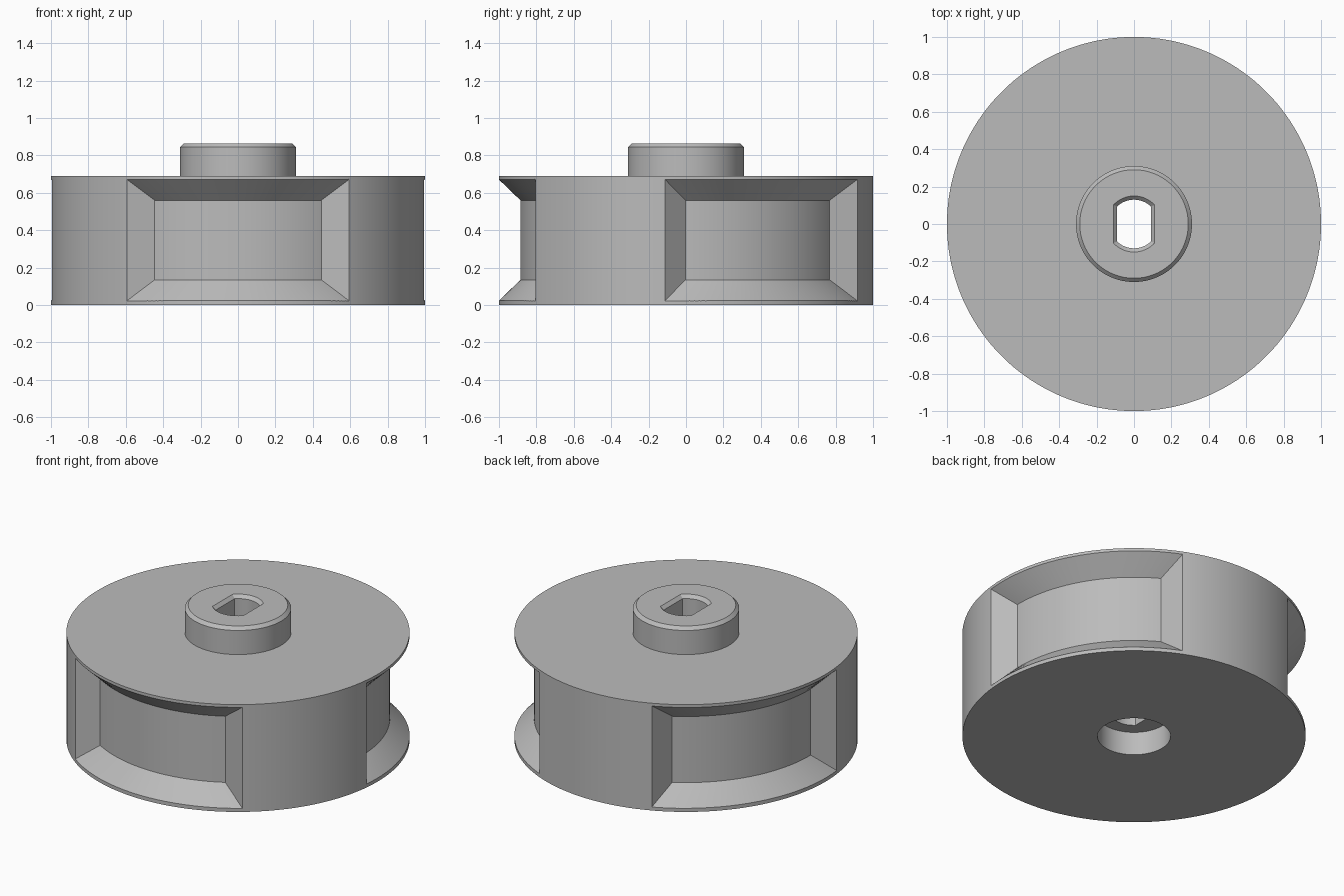
import bpy, bmesh
from math import sin, cos, asin, pi, radians

cube = bpy.data.objects.get("Cube")
if cube:
    bpy.data.objects.remove(cube, do_unlink=True)

grey = bpy.data.materials.new("plain_grey")
grey.use_nodes = True
grey.diffuse_color = (0.5, 0.5, 0.5, 1)
grey.node_tree.nodes["Principled BSDF"].inputs["Base Color"].default_value = (0.5, 0.5, 0.5, 1)


def loft(name, rings):
    """Skin a row of equal point loops and cap both ends."""
    bm = bmesh.new()
    loops = [[bm.verts.new(p) for p in ring] for ring in rings]
    for a, b in zip(loops, loops[1:]):
        n = len(a)
        for i in range(n):
            j = (i + 1) % n
            bm.faces.new((a[i], a[j], b[j], b[i]))
    bm.faces.new(loops[0])
    bm.faces.new(loops[-1])
    bmesh.ops.recalc_face_normals(bm, faces=bm.faces)
    mesh = bpy.data.meshes.new(name)
    bm.to_mesh(mesh)
    bm.free()
    mesh.materials.append(grey)
    ob = bpy.data.objects.new(name, mesh)
    bpy.context.collection.objects.link(ob)
    return ob


def circle(r, z, n=180):
    return [(r * cos(2 * pi * i / n), r * sin(2 * pi * i / n), z) for i in range(n)]


def double_d(r, half_width, z, n=16):
    """Circle outline flattened on its left and right sides."""
    a = asin(half_width / r)
    arc = [-a + 2 * a * i / n for i in range(n + 1)]
    front = [(r * sin(t), -r * cos(t), z) for t in arc]
    return front + [(-x, -y, z) for x, y, z in front]


def pocket(name, middle, n=48):
    """Curved pocket with four sloping walls, continued past the rim."""
    over = 1.3
    r0, a0, low0, high0 = 0.885, radians(30.2), 0.135, 0.56
    r1 = r0 + 0.115 * over
    a1 = a0 + radians(6) * over
    slope = 0.111 * over
    rings = []
    for i in range(n + 1):
        t = 2 * i / n - 1
        corners = ((r0, a0, low0), (r0, a0, high0),
                   (r1, a1, high0 + slope), (r1, a1, low0 - slope))
        rings.append([(r * cos(middle + a * t), r * sin(middle + a * t), z)
                      for r, a, z in corners])
    return loft(name, rings)


# Drum with its raised, chamfered hub
drum = loft("drum_with_hub", [circle(r, z) for r, z in (
    (1, 0), (1, 0.69), (0.31, 0.69), (0.31, 0.845), (0.29, 0.865))])

# Three rim pockets, the stepped shaft hole and its chamfered mouth
cutters = [pocket("rim_pocket_cutter", radians(-90 + 120 * k)) for k in range(3)]
cutters.append(loft("shaft_cutter", [double_d(r, w, z) for r, w, z in (
    (0.13, 0.09, 0.05), (0.13, 0.09, 0.845), (0.17, 0.13, 0.885))]))
cutters.append(loft("bottom_bore_cutter", [circle(0.213, z, 96) for z in (-0.1, 0.15)]))

for cutter in cutters:
    cutter.hide_render = True
    mod = drum.modifiers.new(cutter.name, 'BOOLEAN')
    mod.operation = 'DIFFERENCE'
    mod.solver = 'EXACT'
    mod.object = cutter

# Bake the cuts and drop the cutters
graph = bpy.context.evaluated_depsgraph_get()
baked = bpy.data.meshes.new_from_object(drum.evaluated_get(graph))
drum.modifiers.clear()
drum.data = baked
baked.materials.clear()
baked.materials.append(grey)
baked.polygons.foreach_set("material_index", [0] * len(baked.polygons))
for cutter in cutters:
    bpy.data.objects.remove(cutter, do_unlink=True)

# Smooth the round faces, keep the edges sharp
bpy.ops.object.select_all(action='DESELECT')
bpy.context.view_layer.objects.active = drum
drum.select_set(True)
bpy.ops.object.shade_smooth_by_angle(angle=radians(25))
